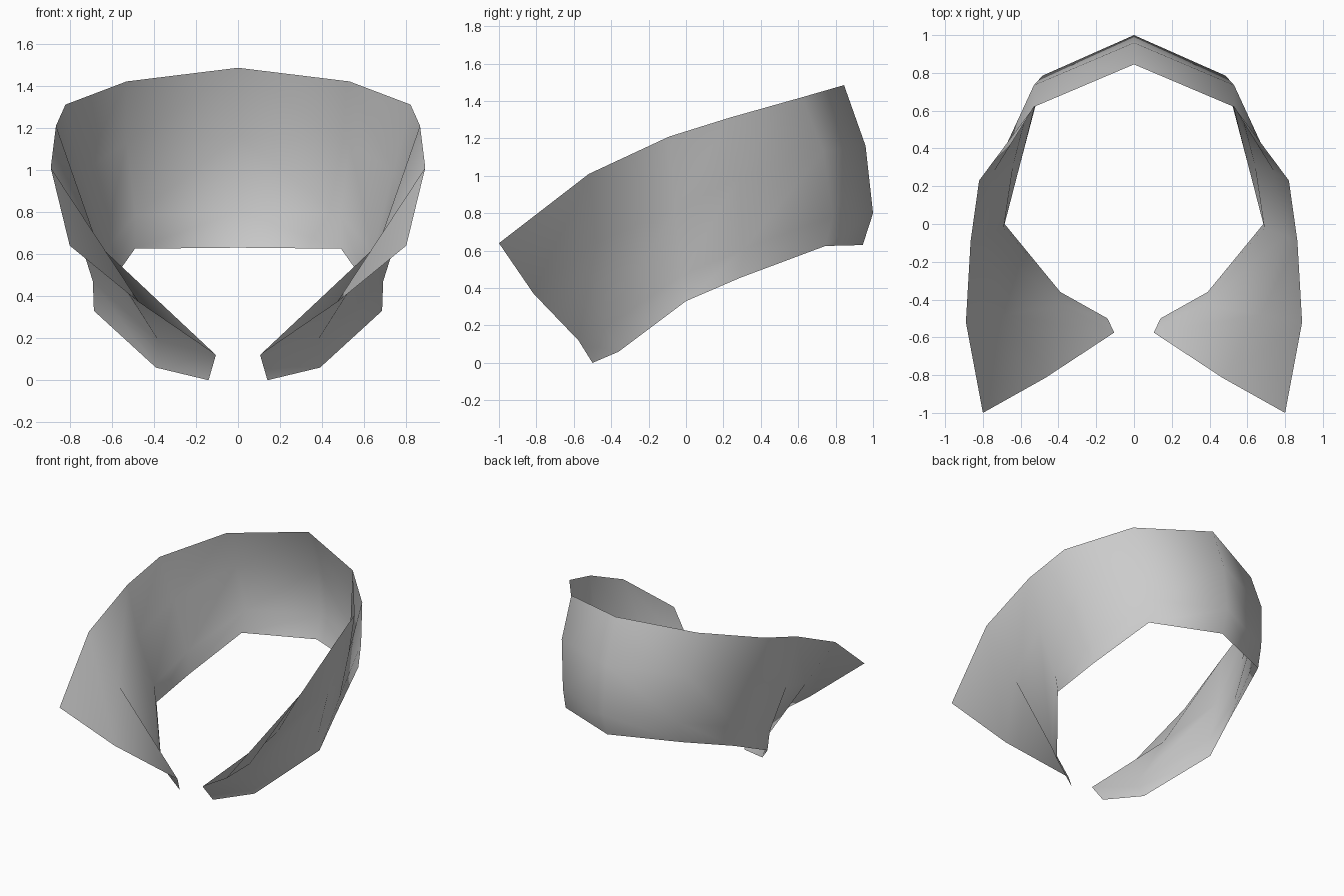
import bpy
import bmesh

if "Cube" in bpy.data.objects:
    bpy.data.objects.remove(bpy.data.objects["Cube"])

# Cross-sections of the right half, back centre to front tip.
# Each one runs top rim, middle, lower fold, bottom rim.
sections = [
    [(0, .845, 1.485), (0, .96, 1.16), (0, 1.0, .80), (0, .945, .63)],
    [(.53, .62, 1.42), (.53, .735, 1.13), (.485, .785, .785), (.49, .745, .625)],
    [(.82, .23, 1.31), (.74, .28, .99), (.64, .31, .61), (.61, .29, .455)],
    [(.865, -.09, 1.21), (.80, -.06, .82), (.69, -.02, .47), (.685, 0, .33)],
    [(.89, -.52, 1.01), (.67, -.48, .65), (.38, -.43, .19), (.39, -.36, .06)],
    [(.80, -1.0, .64), (.47, -.815, .37), (.105, -.575, .12), (.14, -.50, 0)],
]

# Thin curved sheet
bm = bmesh.new()
grid = [[bm.verts.new(p) for p in col] for col in sections]
for c in range(len(grid) - 1):
    for r in range(3):
        a, b = grid[c][r], grid[c + 1][r]
        d, e = grid[c + 1][r + 1], grid[c][r + 1]
        if c == 3:  # bend into the front wing
            bm.faces.new((a, b, d))
            bm.faces.new((a, d, e))
        else:
            bm.faces.new((a, b, d, e))
for f in bm.faces:
    f.smooth = True
mesh = bpy.data.meshes.new("collar")
bm.to_mesh(mesh)
bm.free()

collar = bpy.data.objects.new("collar", mesh)
bpy.context.collection.objects.link(collar)

# Left half
mirror = collar.modifiers.new("mirror", 'MIRROR')
mirror.use_axis[0] = True
mirror.use_clip = True
mirror.merge_threshold = .001

# Plain grey
grey = bpy.data.materials.new("light grey")
grey.diffuse_color = (.6, .6, .6, 1)
grey.use_nodes = True
grey.node_tree.nodes["Principled BSDF"].inputs["Base Color"].default_value = grey.diffuse_color
mesh.materials.append(grey)
